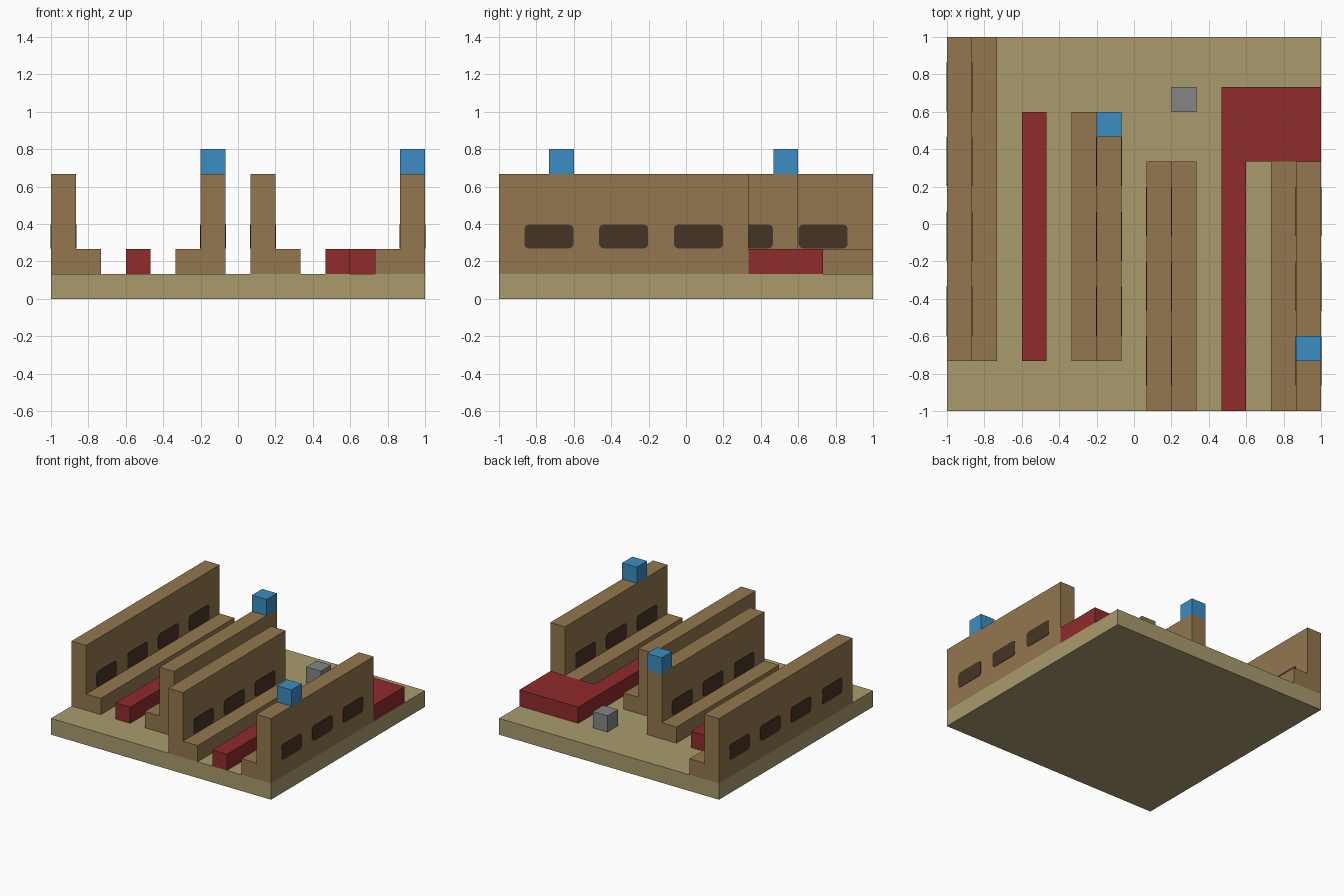
import bpy
import bmesh
from mathutils import Vector, Matrix

if "Cube" in bpy.data.objects:
    bpy.data.objects.remove(bpy.data.objects["Cube"], do_unlink=True)

U = 2 / 15  # one block unit; the base is 15 x 15 units


def material(name, rgb):
    m = bpy.data.materials.new(name)
    m.use_nodes = True
    m.diffuse_color = (*rgb, 1)
    m.node_tree.nodes["Principled BSDF"].inputs["Base Color"].default_value = (*rgb, 1)
    return m


TAN = material("tan", (0.40, 0.33, 0.155))
BROWN = material("brown", (0.29, 0.186, 0.077))
RED = material("dark red", (0.28, 0.025, 0.025))
BLUE = material("blue", (0.044, 0.27, 0.54))
GREY = material("grey", (0.23, 0.235, 0.235))
DARK = material("dark brown", (0.06, 0.034, 0.018))


def place(x, y, z):
    """Block units to world space."""
    return Vector((x * U - 1, y * U - 1, z * U))


def prism(name, mat, outline, depth):
    """Extrude a flat outline, given in block units, by the depth vector."""
    bm = bmesh.new()
    face = bm.faces.new([bm.verts.new(place(*p)) for p in outline])
    ext = bmesh.ops.extrude_face_region(bm, geom=[face])
    moved = [v for v in ext["geom"] if isinstance(v, bmesh.types.BMVert)]
    bmesh.ops.translate(bm, verts=moved, vec=Vector(depth) * U)
    bmesh.ops.recalc_face_normals(bm, faces=bm.faces)
    return finish(name, mat, bm)


def finish(name, mat, bm):
    mesh = bpy.data.meshes.new(name)
    bm.to_mesh(mesh)
    bm.free()
    mesh.materials.append(mat)
    obj = bpy.data.objects.new(name, mesh)
    bpy.context.collection.objects.link(obj)
    return obj


def box(name, mat, x, y, z, sx=1, sy=1, sz=1):
    outline = [(x, y, z), (x + sx, y, z), (x + sx, y + sy, z), (x, y + sy, z)]
    return prism(name, mat, outline, (0, 0, sz))


def window(name, x, y, z):
    """Thin rounded plate, two units long and one high, on a wall face."""
    bm = bmesh.new()
    bmesh.ops.create_cube(bm, size=1, matrix=Matrix.Diagonal((0.006, 2 * U - 0.004, U - 0.006, 1)))
    corners = [e for e in bm.edges if abs((e.verts[0].co - e.verts[1].co).x) > 0.005]
    bmesh.ops.bevel(bm, geom=corners, offset=0.025, segments=4, profile=0.5, affect="EDGES")
    bmesh.ops.translate(bm, verts=bm.verts, vec=place(x, y + 1, z + 0.5))
    finish(name, DARK, bm)


def bench(name, wall_x, side, y, length):
    """L-shaped wall and seat; side says which way the seat points."""
    back = wall_x if side > 0 else wall_x + 1
    profile = [(0, 1), (2, 1), (2, 2), (1, 2), (1, 5), (0, 5)]
    prism(name, BROWN, [(back + side * a, y, z) for a, z in profile], (0, length, 0))
    for i in range(length // 3):
        for label, x in (("right", wall_x), ("left", wall_x + 1)):
            window(f"{name}_window_{label}_{i + 1}", x, y + 1 + 3 * i, 2)


# Base slab
box("base", TAN, 0, 0, 0, 15, 15, 1)

# Walls with seats
bench("right_outer_bench", 0, 1, 2, 13)
bench("right_inner_bench", 6, -1, 2, 10)
bench("left_inner_bench", 8, 1, 0, 10)
bench("left_outer_bench", 14, -1, 0, 10)

# Red strips
box("right_strip", RED, 3, 2, 1, 1, 10, 1)
prism("left_strip", RED,
      [(x, y, 1) for x, y in ((11, 0), (12, 0), (12, 10), (15, 10), (15, 13), (11, 13))],
      (0, 0, 1))

# Small blocks
box("inner_wall_block", BLUE, 6, 11, 5)
box("outer_wall_block", BLUE, 14, 2, 5)
box("floor_block", GREY, 9, 12, 1)
